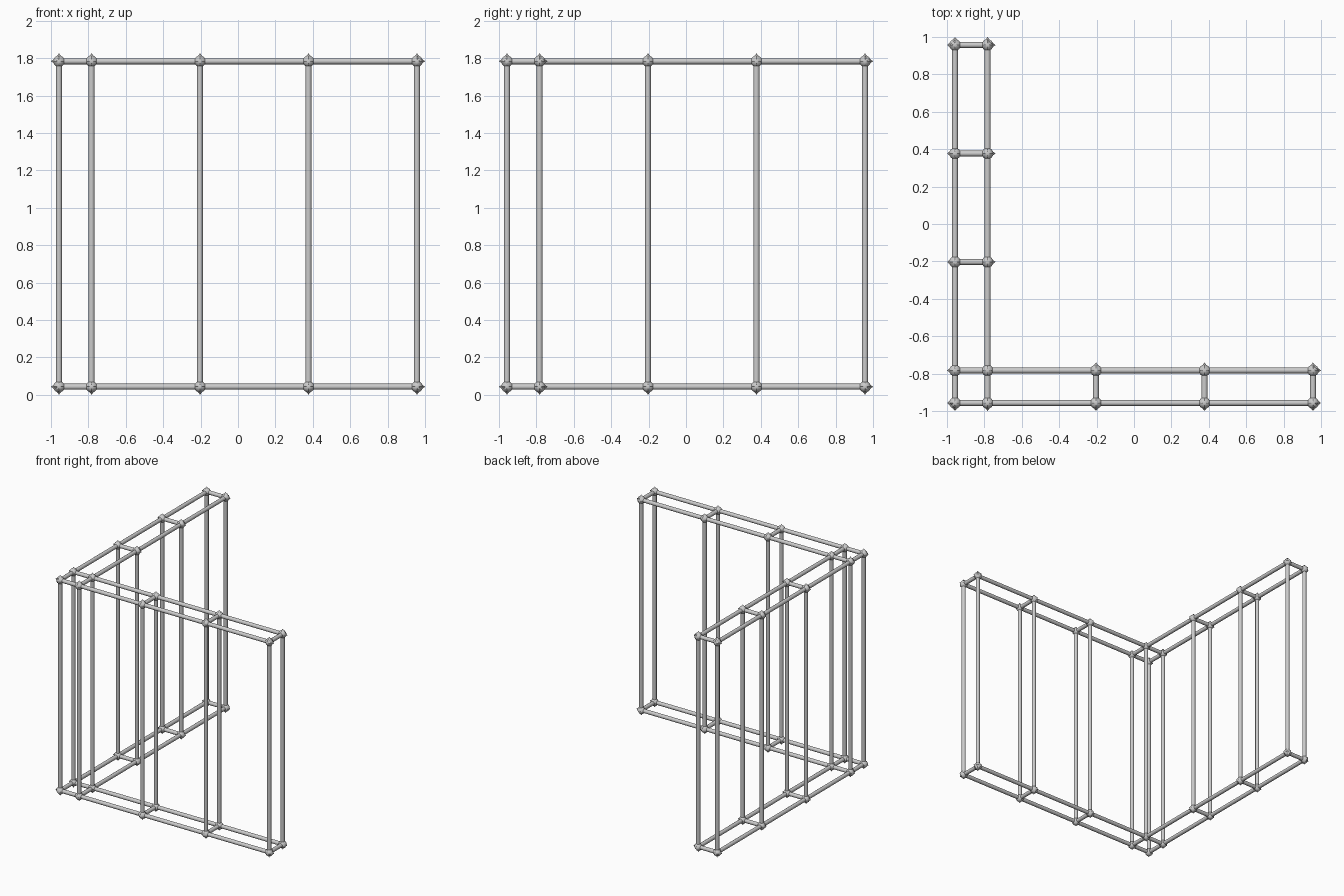
import bpy, bmesh
from math import cos, sin, pi
from mathutils import Vector

if "Cube" in bpy.data.objects:
    bpy.data.objects.remove(bpy.data.objects["Cube"])

SIDES = 16
BAR, KNOB, TIP = 0.016, 0.031, 0.043
GRID = [-0.957, -0.783, -0.203, 0.377, 0.957]   # node positions along a wall
LOW, HIGH = 0.043, 1.783


def add_bar(bm, a, b):
    """Turned bar with a swollen, pointed joint at each end."""
    a, b = Vector(a), Vector(b)
    d = (b - a).normalized()
    length = (b - a).length
    u = d.orthogonal().normalized()
    v = d.cross(u)
    end = [(0, KNOB), (0.016, 0.026), (0.026, BAR)]
    profile = end + [(length - t, r) for t, r in reversed(end)]
    rings = [[bm.verts.new(a + d * t + (u * cos(2 * pi * i / SIDES) + v * sin(2 * pi * i / SIDES)) * r)
              for i in range(SIDES)] for t, r in profile]
    first, last = bm.verts.new(a - d * TIP), bm.verts.new(b + d * TIP)
    for i in range(SIDES):
        j = (i + 1) % SIDES
        for p, q in zip(rings, rings[1:]):
            bm.faces.new((p[i], p[j], q[j], q[i]))
        bm.faces.new((first, rings[0][j], rings[0][i]))
        bm.faces.new((last, rings[-1][i], rings[-1][j]))


def make_part(name, bars):
    bm = bmesh.new()
    for a, b in bars:
        add_bar(bm, a, b)
    bmesh.ops.recalc_face_normals(bm, faces=bm.faces)
    mesh = bpy.data.meshes.new(name)
    bm.to_mesh(mesh)
    bm.free()
    ob = bpy.data.objects.new(name, mesh)
    bpy.context.collection.objects.link(ob)
    bpy.ops.object.select_all(action='DESELECT')
    ob.select_set(True)
    bpy.context.view_layer.objects.active = ob
    bpy.ops.object.shade_smooth_by_angle(angle=0.7)


near = GRID[:2]
spans = list(zip(GRID, GRID[1:]))

# Upright posts at every node of the L-shaped plan
nodes = sorted({(x, y) for x in GRID for y in near} | {(x, y) for x in near for y in GRID})
make_part("upright_posts", [((x, y, LOW), (x, y, HIGH)) for x, y in nodes])

for label, z in (("bottom", LOW), ("top", HIGH)):
    # Long rails of the front wall and the left wall
    make_part(label + "_front_wall_rails",
              [((p, y, z), (q, y, z)) for y in near for p, q in spans])
    make_part(label + "_left_wall_rails",
              [((x, p, z), (x, q, z)) for x in near for p, q in spans])
    # Short spacers across each wall's thickness
    make_part(label + "_front_wall_spacers",
              [((x, near[0], z), (x, near[1], z)) for x in GRID[2:]])
    make_part(label + "_left_wall_spacers",
              [((near[0], y, z), (near[1], y, z)) for y in GRID[2:]])
